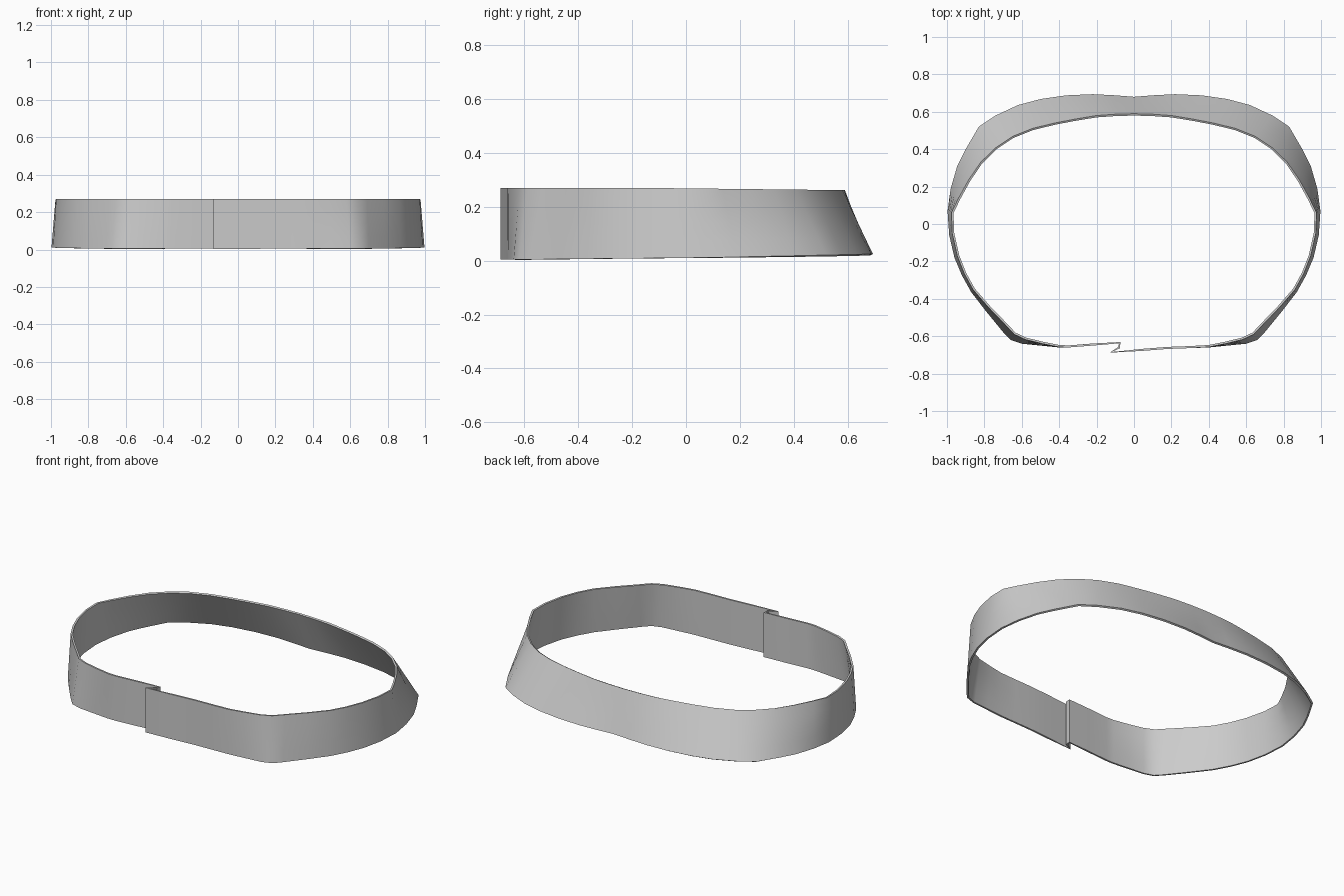
import bpy, bmesh

# Half outline from back centre round to the front: bottom x, y, top x, y
half = [
    (0.10, 0.688, 0.10, 0.587), (0.22, 0.694, 0.20, 0.580), (0.36, 0.688, 0.31, 0.562),
    (0.50, 0.668, 0.42, 0.541), (0.62, 0.636, 0.54, 0.512), (0.74, 0.580, 0.65, 0.468),
    (0.83, 0.520, 0.74, 0.408), (0.90, 0.400, 0.82, 0.330), (0.945, 0.310, 0.885, 0.235),
    (0.98, 0.190, 0.94, 0.135), (0.997, 0.070, 0.976, 0.060), (0.988, -0.06, 0.972, -0.05),
    (0.960, -0.18, 0.945, -0.17), (0.920, -0.275, 0.908, -0.265), (0.870, -0.365, 0.860, -0.352),
    (0.790, -0.468, 0.778, -0.446), (0.700, -0.578, 0.690, -0.537), (0.660, -0.620, 0.640, -0.590),
    (0.600, -0.640, 0.580, -0.618), (0.500, -0.650, 0.490, -0.640), (0.400, -0.660, 0.400, -0.658),
]
# Front fold where the two ends overlap, left to right
fold = [(-0.35, -0.660), (-0.22, -0.650), (-0.08, -0.638), (-0.085, -0.658),
        (-0.13, -0.688), (0.05, -0.678), (0.18, -0.668), (0.29, -0.664)]

path = [(0, 0.68, 0, 0.59)]
path += [(-a, b, -c, d) for a, b, c, d in half]
path += [(x, y, x, y) for x, y in fold]
path += half[::-1]


def base_z(y):
    return 0.004 + 0.008 * min(1, max(0, (y + 0.69) / 0.8)) + 0.022 * max(0, y - 0.1)


def top_z(y):
    return 0.271 - 0.009 * max(0, (y + 0.2) / 0.8)


# Band wall: straight rows between the bottom and top outlines
ROWS = 4
bm = bmesh.new()
cols = []
for bx, by, tx, ty in path:
    col = []
    for r in range(ROWS + 1):
        t = r / ROWS
        z = base_z(by) * (1 - t) + top_z(ty) * t
        col.append(bm.verts.new((bx + (tx - bx) * t, by + (ty - by) * t, z)))
    cols.append(col)
for i, a in enumerate(cols):
    b = cols[(i + 1) % len(cols)]
    for r in range(ROWS):
        bm.faces.new((a[r], b[r], b[r + 1], a[r + 1]))
mesh = bpy.data.meshes.new("waistband")
bm.to_mesh(mesh)
bm.free()
band = bpy.data.objects.new("waistband", mesh)
bpy.context.collection.objects.link(band)
bpy.context.view_layer.objects.active = band
band.select_set(True)

# Thin cloth thickness, growing inwards
solid = band.modifiers.new("thickness", 'SOLIDIFY')
solid.thickness = 0.011
solid.offset = -1
bpy.ops.object.modifier_apply(modifier=solid.name)
bpy.ops.object.shade_smooth_by_angle(angle=0.6)
